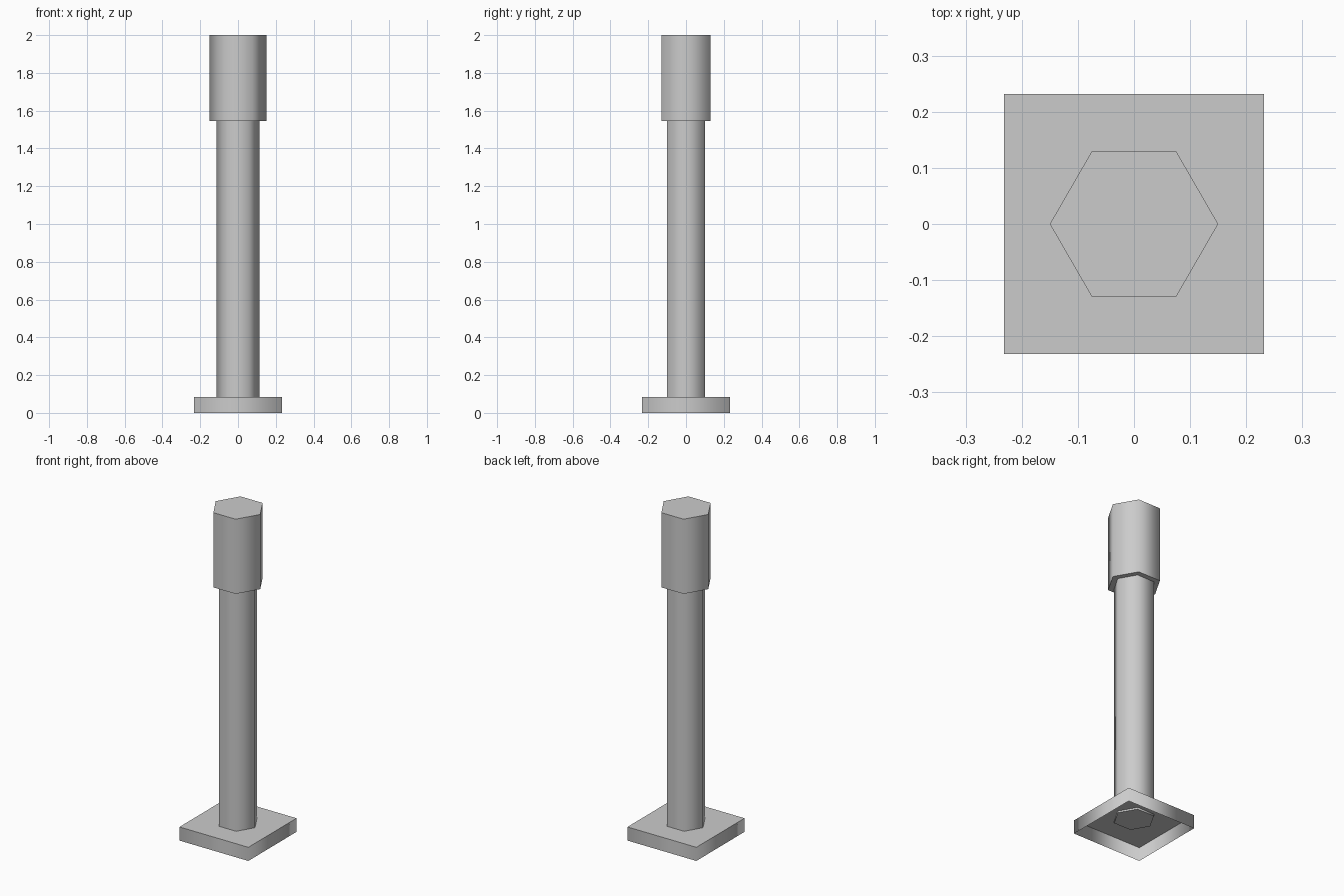
import bpy
import bmesh
from math import cos, sin, pi

cube = bpy.data.objects.get("Cube")
if cube:
    bpy.data.objects.remove(cube, do_unlink=True)

COLOR = (0.6, 0.6, 0.6, 1.0)
grey = bpy.data.materials.new("plain_grey")
grey.use_nodes = True
grey.diffuse_color = COLOR
grey.node_tree.nodes["Principled BSDF"].inputs["Base Color"].default_value = COLOR


def prism(name, sides, radius, bottom, top, turn=0.0, closed=True):
    """Upright prism with softly shaded walls and crisp flat ends."""
    bm = bmesh.new()
    angles = [turn + 2 * pi * i / sides for i in range(sides)]
    low, high = [[bm.verts.new((radius * cos(a), radius * sin(a), z)) for a in angles]
                 for z in (bottom, top)]
    for i in range(sides):
        j = (i + 1) % sides
        bm.faces.new((low[i], low[j], high[j], high[i])).smooth = True
    bm.faces.new(high)
    if closed:
        bm.faces.new(low[::-1])
    # Rims stay sharp, upright edges stay smooth
    for e in bm.edges:
        e.smooth = abs(e.verts[0].co.z - e.verts[1].co.z) > 0.001
    mesh = bpy.data.meshes.new(name)
    bm.to_mesh(mesh)
    bm.free()
    mesh.materials.append(grey)
    obj = bpy.data.objects.new(name, mesh)
    bpy.context.collection.objects.link(obj)
    return obj


# Square foot, hollow underneath
prism("base_plate", 4, 0.232 * 2 ** 0.5, 0.0, 0.083, turn=pi / 4, closed=False)
# Hexagonal shaft, poking slightly through the foot
prism("post", 6, 0.115, 0.072, 1.56)
# Wider hexagonal head
prism("head", 6, 0.15, 1.545, 2.0)
